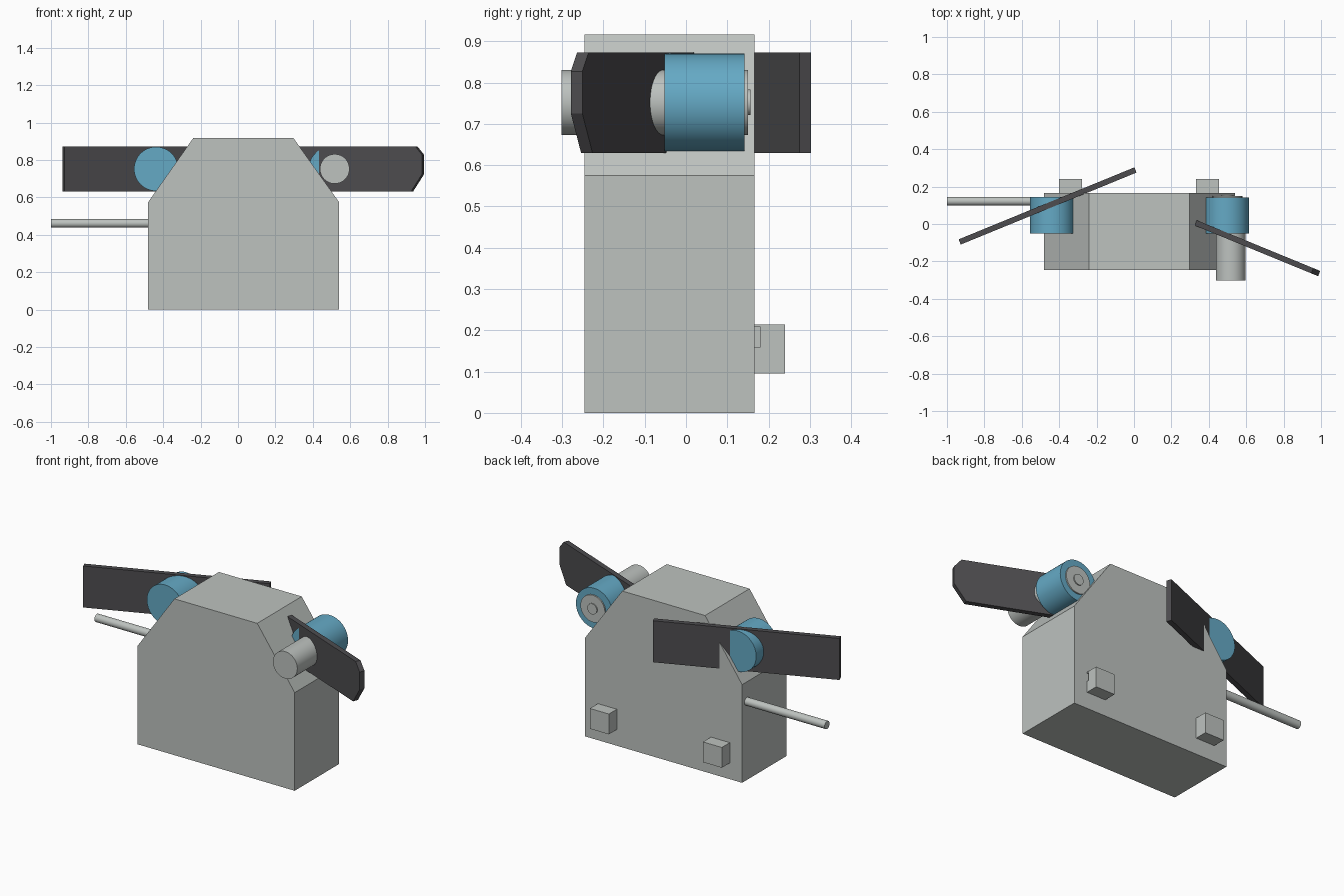
import bpy, bmesh, math
from mathutils import Matrix, Vector

cube = bpy.data.objects.get("Cube")
if cube:
    bpy.data.objects.remove(cube, do_unlink=True)


def material(name, rgb):
    m = bpy.data.materials.new(name)
    m.use_nodes = True
    m.diffuse_color = (*rgb, 1)
    m.node_tree.nodes["Principled BSDF"].inputs["Base Color"].default_value = (*rgb, 1)
    return m


GREY = material("light grey", (0.51, 0.54, 0.52))
BLUE = material("sky blue", (0.13, 0.40, 0.56))
DARK = material("dark grey", (0.075, 0.073, 0.078))


def finish(name, bm, mat):
    bmesh.ops.recalc_face_normals(bm, faces=bm.faces)
    mesh = bpy.data.meshes.new(name)
    bm.to_mesh(mesh)
    bm.free()
    mesh.materials.append(mat)
    obj = bpy.data.objects.new(name, mesh)
    bpy.context.collection.objects.link(obj)
    return obj


def prism(name, profile, y0, y1, mat):
    """Extrude an x-z outline along y."""
    bm = bmesh.new()
    face = bm.faces.new([bm.verts.new((x, y0, z)) for x, z in profile])
    new = bmesh.ops.extrude_face_region(bm, geom=[face])["geom"]
    verts = [v for v in new if isinstance(v, bmesh.types.BMVert)]
    bmesh.ops.translate(bm, vec=(0, y1 - y0, 0), verts=verts)
    return finish(name, bm, mat)


def box(name, x0, x1, y0, y1, z0, z1, mat):
    return prism(name, [(x0, z0), (x1, z0), (x1, z1), (x0, z1)], y0, y1, mat)


def cylinder(name, start, end, radius, mat):
    a, b = Vector(start), Vector(end)
    turn = (b - a).to_track_quat("Z", "Y").to_matrix().to_4x4()
    bm = bmesh.new()
    bmesh.ops.create_cone(bm, cap_ends=True, segments=48, radius1=radius,
                          radius2=radius, depth=(b - a).length,
                          matrix=Matrix.Translation((a + b) / 2) @ turn)
    for f in bm.faces:
        f.smooth = len(f.verts) == 4
    for e in bm.edges:
        e.smooth = all(len(f.verts) == 4 for f in e.link_faces)
    return finish(name, bm, mat)


def blade(name, start, end, chamfers=None):
    """Upright plate between two plan points, with an optional clipped tip."""
    a, b = Vector(start), Vector(end)
    length, low, high = (b - a).length, 0.63, 0.873
    if chamfers:
        (cut_low, z_low), (cut_high, z_high) = chamfers
        tip = [(length - cut_low, low), (length, z_low),
               (length, z_high), (length - cut_high, high)]
    else:
        tip = [(length, low), (length, high)]
    obj = prism(name, [(0, low)] + tip + [(0, high)], -0.015, 0.015, DARK)
    angle = math.atan2(b.y - a.y, b.x - a.x)
    obj.data.transform(Matrix.Translation((a.x, a.y, 0)) @ Matrix.Rotation(angle, 4, "Z"))
    return obj


# Main housing with sloped shoulders
prism("body", [(-0.48, 0), (0.54, 0), (0.54, 0.575), (0.297, 0.916),
               (-0.24, 0.916), (-0.48, 0.575)], -0.246, 0.166, GREY)

# Shoulder drums
cylinder("right_drum", (-0.438, -0.05, 0.752), (-0.438, 0.144, 0.752), 0.118, BLUE)
cylinder("left_drum", (0.496, -0.052, 0.752), (0.496, 0.142, 0.752), 0.118, BLUE)

# Angled plates
blade("right_plate", (-0.932, -0.096), (0.008, 0.289))
blade("left_plate", (0.33, 0.006), (0.99, -0.265), ((0.065, 0.725), (0.04, 0.827)))

# Pin through the left drum, with its stepped back end
cylinder("left_pin", (0.517, -0.302, 0.752), (0.517, 0.1, 0.752), 0.079, GREY)
cylinder("pin_back", (0.5, 0.1, 0.752), (0.5, 0.15, 0.752), 0.079, GREY)
cylinder("pin_tip", (0.5, 0.14, 0.752), (0.5, 0.156, 0.752), 0.031, GREY)

# Side rod
cylinder("side_rod", (-1.0, 0.122, 0.461), (-0.45, 0.122, 0.461), 0.023, GREY)

# Rear blocks, the left one with a small notch in its outer side
box("right_rear_block", -0.4, -0.278, 0.16, 0.24, 0.095, 0.214, GREY)
block = box("left_rear_block", 0.332, 0.455, 0.16, 0.24, 0.095, 0.214, GREY)
cutter = box("notch_cutter", 0.425, 0.47, 0.15, 0.18, 0.16, 0.208, GREY)
cutter.hide_render = True
cutter.hide_set(True)
cut = block.modifiers.new("notch", "BOOLEAN")
cut.operation = "DIFFERENCE"
cut.solver = "EXACT"
cut.object = cutter
